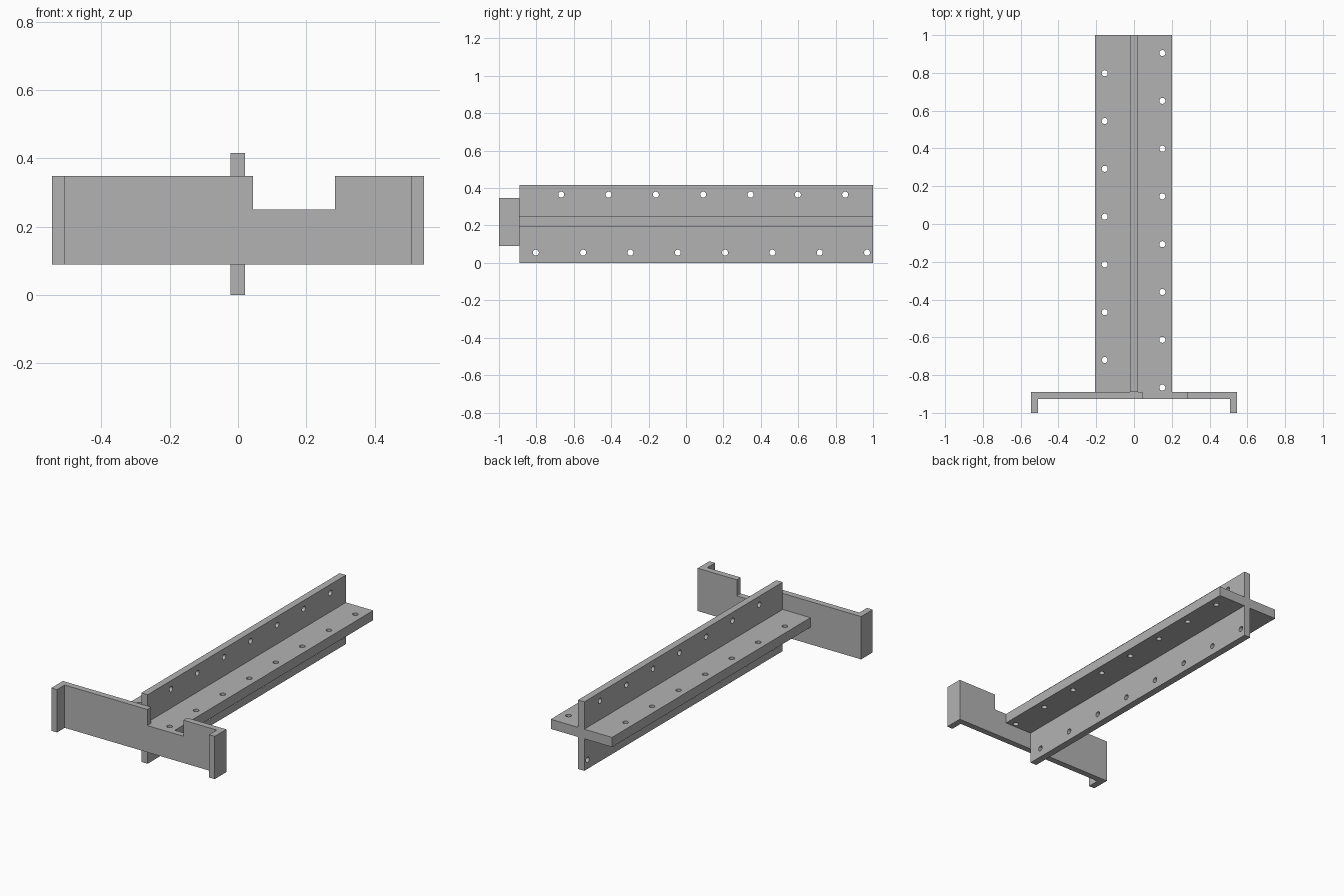
import bpy
import bmesh
from math import pi
from mathutils import Matrix, Vector

default = bpy.data.objects.get("Cube")
if default:
    bpy.data.objects.remove(default)

grey = bpy.data.materials.new("plain grey")
grey.use_nodes = True
COLOUR = (0.45, 0.45, 0.45, 1)
grey.diffuse_color = COLOUR
grey.node_tree.nodes["Principled BSDF"].inputs["Base Color"].default_value = COLOUR


def make_object(name, bm):
    bmesh.ops.recalc_face_normals(bm, faces=bm.faces)
    mesh = bpy.data.meshes.new(name)
    bm.to_mesh(mesh)
    bm.free()
    mesh.materials.append(grey)
    obj = bpy.data.objects.new(name, mesh)
    bpy.context.collection.objects.link(obj)
    return obj


def extrude_profile(name, points, direction):
    bm = bmesh.new()
    face = bm.faces.new([bm.verts.new(p) for p in points])
    result = bmesh.ops.extrude_face_region(bm, geom=[face], use_keep_orig=True)
    moved = [v for v in result["geom"] if isinstance(v, bmesh.types.BMVert)]
    bmesh.ops.translate(bm, verts=moved, vec=Vector(direction))
    return make_object(name, bm)


def cut(target, cutter):
    mod = target.modifiers.new("cut", 'BOOLEAN')
    mod.operation = 'DIFFERENCE'
    mod.solver = 'EXACT'
    mod.object = cutter
    bpy.context.view_layer.objects.active = target
    bpy.ops.object.modifier_apply(modifier=mod.name)
    bpy.data.objects.remove(cutter)


# Beam: cross-shaped section run from front to back
FRONT, BACK = -0.89, 1.0
web_l, web_r, top = -0.022, 0.02, 0.416
wing_l, wing_r, low, high = -0.207, 0.202, 0.193, 0.251
section = [(web_l, 0), (web_r, 0), (web_r, low), (wing_r, low),
           (wing_r, high), (web_r, high), (web_r, top), (web_l, top),
           (web_l, high), (wing_l, high), (wing_l, low), (web_l, low)]
beam = extrude_profile("cross_beam", [(x, FRONT, z) for x, z in section],
                       (0, BACK - FRONT, 0))

# Bolt holes: evenly spaced rows, staggered on opposite wings
PITCH, RADIUS = 0.253, 0.016
across = Matrix.Rotation(pi / 2, 4, 'Y')
upright = Matrix.Identity(4)
rows = [(0, 0.365, -0.667, 7, across), (0, 0.055, -0.803, 8, across),
        (0.15, 0.222, -0.866, 8, upright), (-0.155, 0.222, -0.72, 7, upright)]
holes = bmesh.new()
for x, z, start, count, turn in rows:
    for i in range(count):
        place = Matrix.Translation((x, start + i * PITCH, z)) @ turn
        bmesh.ops.create_cone(holes, cap_ends=True, segments=24, radius1=RADIUS,
                              radius2=RADIUS, depth=0.1, matrix=place)
cut(beam, make_object("hole_cutter", holes))

# End bracket: wide plate with a forward tab at each end
HALF, INNER, FACE, TIP = 0.545, 0.507, -0.927, -1.0
plan = [(-HALF, FRONT), (-HALF, TIP), (-INNER, TIP), (-INNER, FACE),
        (INNER, FACE), (INNER, TIP), (HALF, TIP), (HALF, FRONT)]
bracket = extrude_profile("end_bracket", [(x, y, 0.09) for x, y in plan],
                          (0, 0, 0.258))

# Notch in the bracket's top edge
notch = bmesh.new()
bmesh.ops.create_cube(notch, size=1, matrix=Matrix.Translation((0.164, -0.9, 0.351))
                      @ Matrix.Diagonal((0.24, 0.2, 0.2, 1)))
cut(bracket, make_object("notch_cutter", notch))

# Smooth hole walls, crisp edges everywhere else
for obj in (beam, bracket):
    bpy.ops.object.select_all(action='DESELECT')
    obj.select_set(True)
    bpy.context.view_layer.objects.active = obj
    bpy.ops.object.shade_smooth_by_angle(angle=pi / 6)
